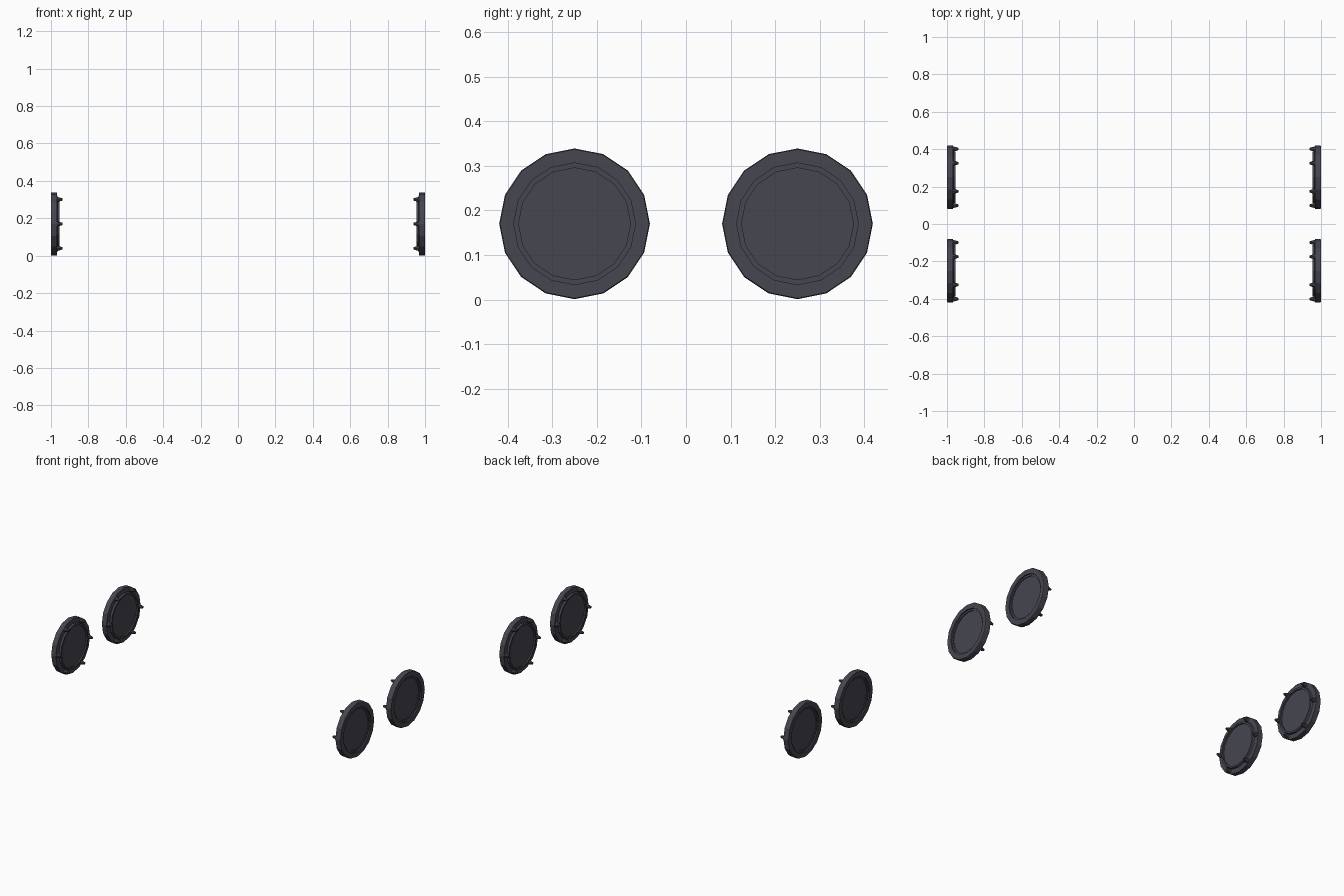
import bpy, bmesh, math
from mathutils import Matrix, Vector

# Remove the default cube
cube = bpy.data.objects.get("Cube")
if cube:
    bpy.data.objects.remove(cube, do_unlink=True)

SIDES = 16
STUDS = 6
WHEEL_Y = 0.25
WHEEL_Z = 0.17

charcoal = bpy.data.materials.new("charcoal")
charcoal.use_nodes = True
COLOR = (0.061, 0.061, 0.08, 1)
charcoal.diffuse_color = COLOR
charcoal.node_tree.nodes["Principled BSDF"].inputs["Base Color"].default_value = COLOR


def finish(bm, name):
    bmesh.ops.recalc_face_normals(bm, faces=bm.faces)
    mesh = bpy.data.meshes.new(name)
    bm.to_mesh(mesh)
    bm.free()
    mesh.materials.append(charcoal)
    obj = bpy.data.objects.new(name, mesh)
    bpy.context.collection.objects.link(obj)


def lathe(name, profile, side, y):
    """Turn (radius, distance inward) points about the axle, closing both ends."""
    bm = bmesh.new()
    rings = []
    for radius, depth in profile:
        ring = []
        for i in range(SIDES):
            a = math.tau * i / SIDES
            ring.append(bm.verts.new((side * (1 - depth), y + radius * math.cos(a),
                                      WHEEL_Z + radius * math.sin(a))))
        rings.append(ring)
    for a, b in zip(rings, rings[1:]):
        for i in range(SIDES):
            j = (i + 1) % SIDES
            bm.faces.new((a[i], a[j], b[j], b[i]))
    bm.faces.new(rings[0])
    bm.faces.new(rings[-1])
    finish(bm, name)


def studs(name, side, y):
    """Circle of tapered pins pointing toward the middle."""
    bm = bmesh.new()
    start, end = 0.03, 0.062
    turn = Matrix.Rotation(-side * math.pi / 2, 4, "Y")
    for i in range(STUDS):
        a = math.tau * i / STUDS
        centre = Vector((side * (1 - (start + end) / 2), y + 0.151 * math.cos(a),
                         WHEEL_Z + 0.151 * math.sin(a)))
        bmesh.ops.create_cone(bm, cap_ends=True, segments=8, radius1=0.015, radius2=0.006,
                              depth=end - start, matrix=Matrix.Translation(centre) @ turn)
    finish(bm, name)


# Outer face with a stepped recess, chamfered tread, then the raised inner ring and its dish
WHEEL = [(0.1255, 0.013), (0.1255, 0.008), (0.1365, 0.008), (0.1365, 0.0),
         (0.167, 0.0), (0.169, 0.004), (0.169, 0.033), (0.140, 0.034),
         (0.137, 0.045), (0.126, 0.045), (0.126, 0.036)]

for side, side_name in ((1, "left"), (-1, "right")):
    for y, end_name in ((-WHEEL_Y, "front"), (WHEEL_Y, "rear")):
        lathe(f"{end_name}_{side_name}_wheel", WHEEL, side, y)
        studs(f"{end_name}_{side_name}_studs", side, y)
